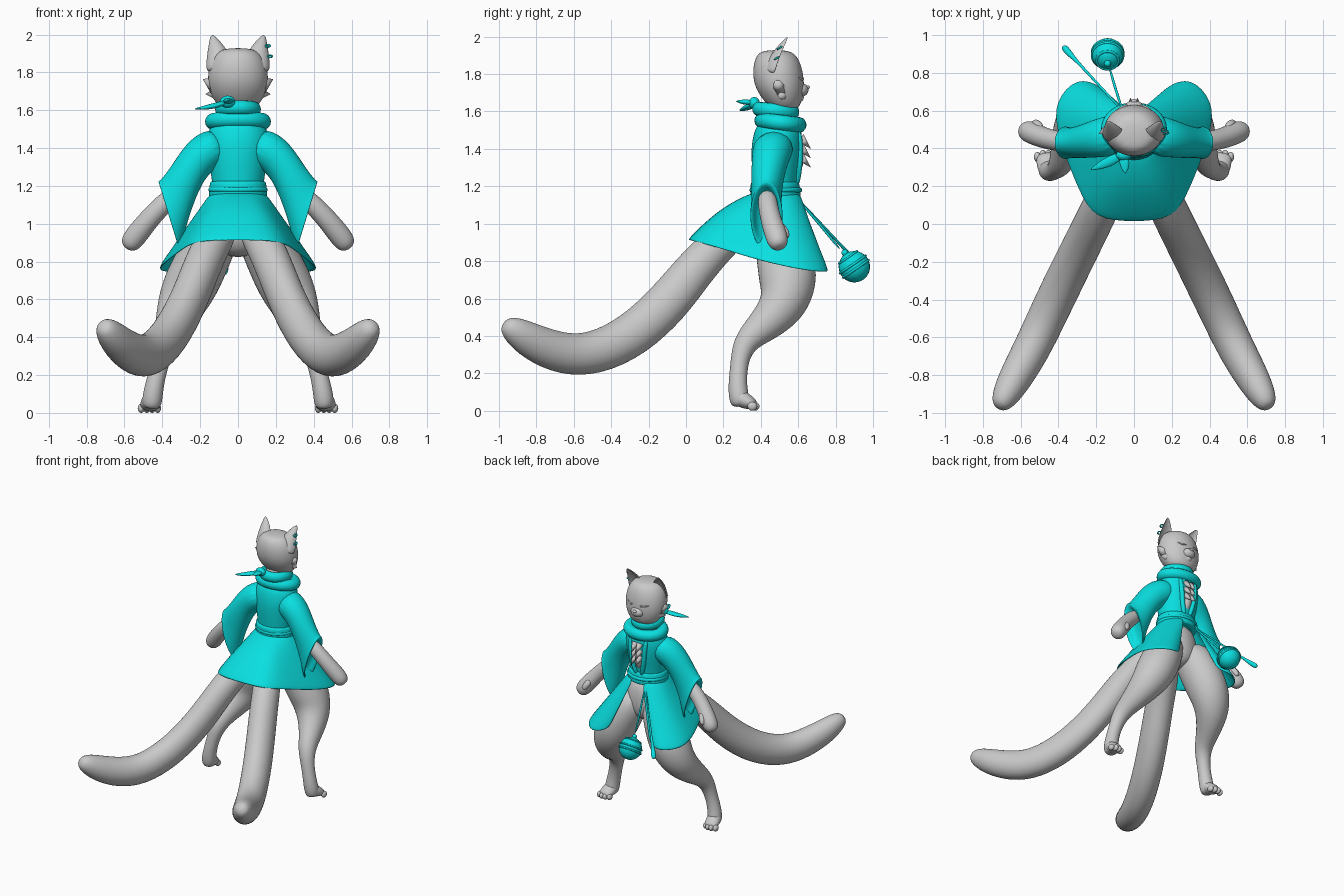
import bpy, bmesh, math
from mathutils import Vector, Matrix

cube = bpy.data.objects.get("Cube")
if cube:
    bpy.data.objects.remove(cube)


def material(name, rgb):
    m = bpy.data.materials.new(name)
    m.use_nodes = True
    m.diffuse_color = (*rgb, 1)
    m.node_tree.nodes["Principled BSDF"].inputs["Base Color"].default_value = (*rgb, 1)
    return m


FUR = material("grey fur", (0.59, 0.59, 0.59))
CLOTH = material("cyan cloth", (0.003, 0.74, 0.75))


def finish(name, bm, mat, mirror=False, sub=2, solid=0, smooth=True):
    bmesh.ops.recalc_face_normals(bm, faces=bm.faces)
    me = bpy.data.meshes.new(name)
    bm.to_mesh(me)
    bm.free()
    me.materials.append(mat)
    for p in me.polygons:
        p.use_smooth = smooth
    ob = bpy.data.objects.new(name, me)
    bpy.context.collection.objects.link(ob)
    if mirror:
        ob.modifiers.new("mirror", 'MIRROR').merge_threshold = 0.002
    if solid:
        s = ob.modifiers.new("thickness", 'SOLIDIFY')
        s.thickness, s.offset = solid, 0
    if sub:
        s = ob.modifiers.new("smooth", 'SUBSURF')
        s.levels = s.render_levels = sub
    return ob


def loft(name, rings, mat, n=12, cup=1, closed=False, **kw):
    """Skin rings given as (centre, u, v); cup < 0 hollows the +v side."""
    bm = bmesh.new()
    loops = []
    for c, u, v in rings:
        c, u, v = Vector(c), Vector(u) * 1.04, Vector(v) * 1.04
        loop = []
        for i in range(n):
            a = 2 * math.pi * i / n
            s = math.sin(a)
            loop.append(bm.verts.new(c + u * math.cos(a) + v * s * (cup if s > 0 else 1)))
        loops.append(loop)
    pairs = list(zip(loops, loops[1:]))
    if closed:
        pairs.append((loops[-1], loops[0]))
    else:
        bm.faces.new(loops[0])
        bm.faces.new(loops[-1])
    for a, b in pairs:
        for i in range(n):
            j = (i + 1) % n
            bm.faces.new((a[i], a[j], b[j], b[i]))
    return finish(name, bm, mat, **kw)


def stack(name, rows, mat, **kw):
    """Horizontal ellipses: z, y centre, x radius, y radius."""
    return loft(name, [((0, y, z), (rx, 0, 0), (0, ry, 0)) for z, y, rx, ry in rows], mat, **kw)


def tube(name, pts, mat, ref=(1, 0, 0), **kw):
    """Path points: x, y, z, radius across ref, optional radius along ref."""
    ps = [Vector(p[:3]) for p in pts]
    rings = []
    for i, p in enumerate(pts):
        t = (ps[min(i + 1, len(ps) - 1)] - ps[max(i - 1, 0)]).normalized()
        across = t.cross(Vector(ref)).normalized()
        rings.append((ps[i], across * p[3], across.cross(t) * p[-1]))
    return loft(name, rings, mat, **kw)


def hoop(name, centre, rx, ry, thick, high, tilt, mat, n=20):
    m = Matrix.Rotation(tilt, 3, 'X')
    rings = []
    for i in range(n):
        a = 2 * math.pi * i / n
        d = Vector((math.cos(a), math.sin(a), 0))
        rings.append((Vector(centre) + m @ Vector((rx * d.x, ry * d.y, 0)),
                      m @ d * thick, m @ Vector((0, 0, high))))
    return loft(name, rings, mat, n=8, closed=True, sub=1)


def ball(name, centre, size, mat, **kw):
    bm = bmesh.new()
    bmesh.ops.create_uvsphere(bm, u_segments=24, v_segments=14, radius=1,
                              matrix=Matrix.Translation(centre) @ Matrix.Diagonal((*size, 1)))
    return finish(name, bm, mat, sub=0, **kw)


def spike(name, base, tip, r, mat, **kw):
    base, tip = Vector(base), Vector(tip)
    d = tip - base
    bm = bmesh.new()
    bmesh.ops.create_cone(bm, cap_ends=True, segments=8, radius1=r, radius2=0, depth=d.length,
                          matrix=Matrix.Translation((base + tip) / 2) @ d.to_track_quat('Z', 'Y').to_matrix().to_4x4())
    return finish(name, bm, mat, sub=0, **kw)


# Head, neck and face
stack("head", [(1.6, .53, .08, .06), (1.65, .52, .13, .1), (1.73, .5, .162, .135), (1.82, .49, .158, .135),
               (1.89, .485, .13, .115), (1.93, .48, .08, .075)], FUR)
stack("neck", [(1.46, .49, .09, .09), (1.56, .49, .085, .085), (1.68, .49, .09, .085)], FUR)
ball("muzzle", (0, .605, 1.715), (.055, .05, .04), FUR)
ball("nose", (0, .65, 1.73), (.016, .012, .01), FUR)
ball("chin", (0, .59, 1.675), (.04, .04, .03), FUR)
tube("closed_eye", [(.03, .629, 1.775, .006), (.06, .623, 1.768, .008), (.095, .598, 1.785, .006)],
     FUR, ref=(0, 0, 1), n=6, mirror=True)
spike("upper_cheek_tuft", (.12, .5, 1.73), (.187, .48, 1.765), .05, FUR, mirror=True)
spike("lower_cheek_tuft", (.1, .52, 1.69), (.172, .5, 1.685), .045, FUR, mirror=True)

# Cupped ears and the rings on one of them
loft("ear", [((.1, .475, 1.82), (.068, 0, -.035), (0, .06, 0)), ((.107, .49, 1.87), (.062, 0, -.02), (0, .055, 0)),
             ((.118, .52, 1.94), (.04, 0, -.01), (0, .04, 0)), ((.138, .55, 2.0), (.007, 0, 0), (0, .01, 0))],
     FUR, cup=-.4, mirror=True)
for y, z, x in ((.5, 1.94, .157), (.485, 1.885, .168)):
    hoop("ear_ring", (x, y, z), .013, .013, .005, .005, .5, CLOTH, 10)

# Robe body with open chest
stack("robe_body", [(1.1, .48, .125, .11), (1.2, .475, .135, .115), (1.3, .48, .148, .128), (1.4, .485, .165, .138),
                    (1.48, .49, .165, .13), (1.56, .5, .12, .11)], CLOTH)
ball("chest", (0, .55, 1.37), (.055, .082, .14), FUR)
for z in (1.46, 1.41, 1.36):
    for x in (-.022, .022):
        spike("chest_tuft", (x, .61, z), (x * .8, .668, z - .06), .026, FUR)
tube("lapel", [(.07, .6, 1.5, .018), (.06, .612, 1.4, .018), (.05, .605, 1.3, .018), (.02, .59, 1.2, .018)],
     CLOTH, n=8, mirror=True)

# Bell sleeves with recessed cuffs
loft("sleeve", [((.07, .475, 1.43), (0, .115, 0), (.04, 0, .09)), ((.2, .455, 1.37), (0, .1, 0), (.055, 0, .085)),
                ((.275, .435, 1.25), (0, .085, 0), (.07, 0, .06)), ((.335, .43, 1.13), (0, .077, 0), (.07, 0, .1)),
                ((.36, .43, 1.045), (0, .085, 0), (.055, 0, .18)), ((.367, .43, 1.04), (0, .085, 0), (.055, 0, .18)),
                ((.362, .43, 1.04), (0, .065, 0), (.045, 0, .15)), ((.32, .43, 1.07), (0, .055, 0), (.04, 0, .11))],
     CLOTH, n=16, mirror=True)

# Arms and mitten hands
tube("arm", [(.32, .43, 1.17, .05), (.42, .44, 1.08, .053), (.49, .46, 1.0, .056), (.545, .485, .93, .06),
             (.575, .495, .89, .052), (.59, .5, .87, .025)], FUR, ref=(0, 1, 0), mirror=True)
tube("thumb", [(.49, .49, 1.0, .025), (.51, .53, .96, .025), (.53, .54, .92, .018)], FUR, n=8, mirror=True)

# Cowl, knot and tails of the scarf
hoop("cowl_lower", (0, .505, 1.54), .135, .1, .045, .045, -.12, CLOTH)
hoop("cowl_upper", (0, .48, 1.605), .09, .095, .035, .04, -.1, CLOTH)
ball("scarf_knot", (-.055, .365, 1.645), (.04, .03, .032), CLOTH)
for name, mid, tip in (("scarf_tail_long", (-.13, .33, 1.62), (-.235, .285, 1.605)),
                       ("scarf_tail_short", (-.05, .32, 1.65), (-.045, .265, 1.655))):
    tube(name, [(-.055, .37, 1.645, .015, .012), (*mid, .036, .018), (*tip, .004, .004)], CLOTH,
         ref=(0, 0, 1), n=8)

# Belt
stack("belt", [(1.13, .48, .143, .125), (1.14, .48, .152, .133), (1.22, .475, .146, .128), (1.23, .475, .136, .118)],
      CLOTH, n=20)
hoop("belt_cord", (0, .48, 1.18), .146, .13, .014, .014, 0, CLOTH)

# Skirt panels, open between the thighs, with a hem lifted at the tails
waist = [(0, .36), (.06, .365), (.1, .39), (.13, .43), (.14, .48), (.13, .54), (.09, .585), (.04, .61)]
hem = [(0, .01, .91), (.21, .02, .91), (.29, .17, .87), (.365, .36, .81), (.41, .5, .775), (.425, .65, .745),
       (.3, .785, .735), (.18, .725, .76)]
bm = bmesh.new()
rows = []
STEPS = 5
for k in range(STEPS + 1):
    t = k / STEPS
    row = []
    for i, (w, h) in enumerate(zip(waist, hem)):
        p = Vector((*w, 1.16)).lerp(Vector(h), t)
        p.z += .035 * math.sin(math.pi * t) * max(0, 1 - i / 4)
        row.append(bm.verts.new(p))
    rows.append(row)
for a, b in zip(rows, rows[1:]):
    for i in range(len(a) - 1):
        bm.faces.new((a[i], a[i + 1], b[i + 1], b[i]))
finish("skirt", bm, CLOTH, mirror=True, solid=.016)

# Hips, digitigrade legs and paws
stack("hips", [(1.16, .48, .11, .1), (1.02, .47, .17, .14), (.9, .47, .16, .14), (.82, .48, .07, .08)], FUR)
tube("leg", [(.09, .48, 1.02, .13), (.17, .53, .84, .155, .14), (.25, .55, .68, .16, .15), (.31, .52, .55, .125),
             (.36, .4, .44, .088, .08), (.39, .305, .36, .062), (.42, .282, .24, .046), (.445, .275, .13, .05),
             (.455, .285, .06, .055), (.457, .29, .02, .04)], FUR, mirror=True)
tube("paw", [(.45, .25, .1, .035), (.455, .29, .065, .05, .055), (.465, .345, .04, .036, .055),
             (.47, .375, .028, .022, .04)], FUR, mirror=True)
for i in range(4):
    ball("toe", (.425 + .029 * i, .355 + .012 * (i in (1, 2)), .024), (.018, .026, .024), FUR, mirror=True)

# Twin tails
tube("tail", [(.07, .3, 1.0, .09), (.14, .17, .89, .1), (.2, .04, .75, .11, .1), (.265, -.09, .58, .118, .1),
              (.36, -.28, .4, .12, .103), (.46, -.49, .3, .117, .103), (.54, -.66, .3, .113, .1),
              (.63, -.82, .365, .1, .09), (.69, -.925, .435, .075, .07), (.715, -.975, .465, .035)],
     FUR, mirror=True)

# Hanging bell with bands, and a second cord with a tassel
tube("bell_cord", [(-.06, .6, 1.13, .008), (-.1, .72, .99, .008), (-.13, .83, .855, .008)], CLOTH, n=6)
bell = (-.14, .9, .77)
ball("bell", bell, (.084, .084, .084), CLOTH)
axis = Vector((0, -math.sin(.6), math.cos(.6)))
for offset, r in ((-.014, .083), (.014, .083), (.06, .058)):
    hoop("bell_band", Vector(bell) + axis * offset, r, r, .008, .007, .6, CLOTH)
ball("bell_loop", Vector(bell) + axis * .09, (.018, .018, .018), CLOTH)
tube("tassel_cord", [(-.06, .6, 1.13, .007), (-.2, .75, .97, .007), (-.31, .87, .84, .008), (-.34, .9, .805, .018),
                     (-.365, .93, .775, .02), (-.375, .94, .765, .01)], CLOTH, n=8)
